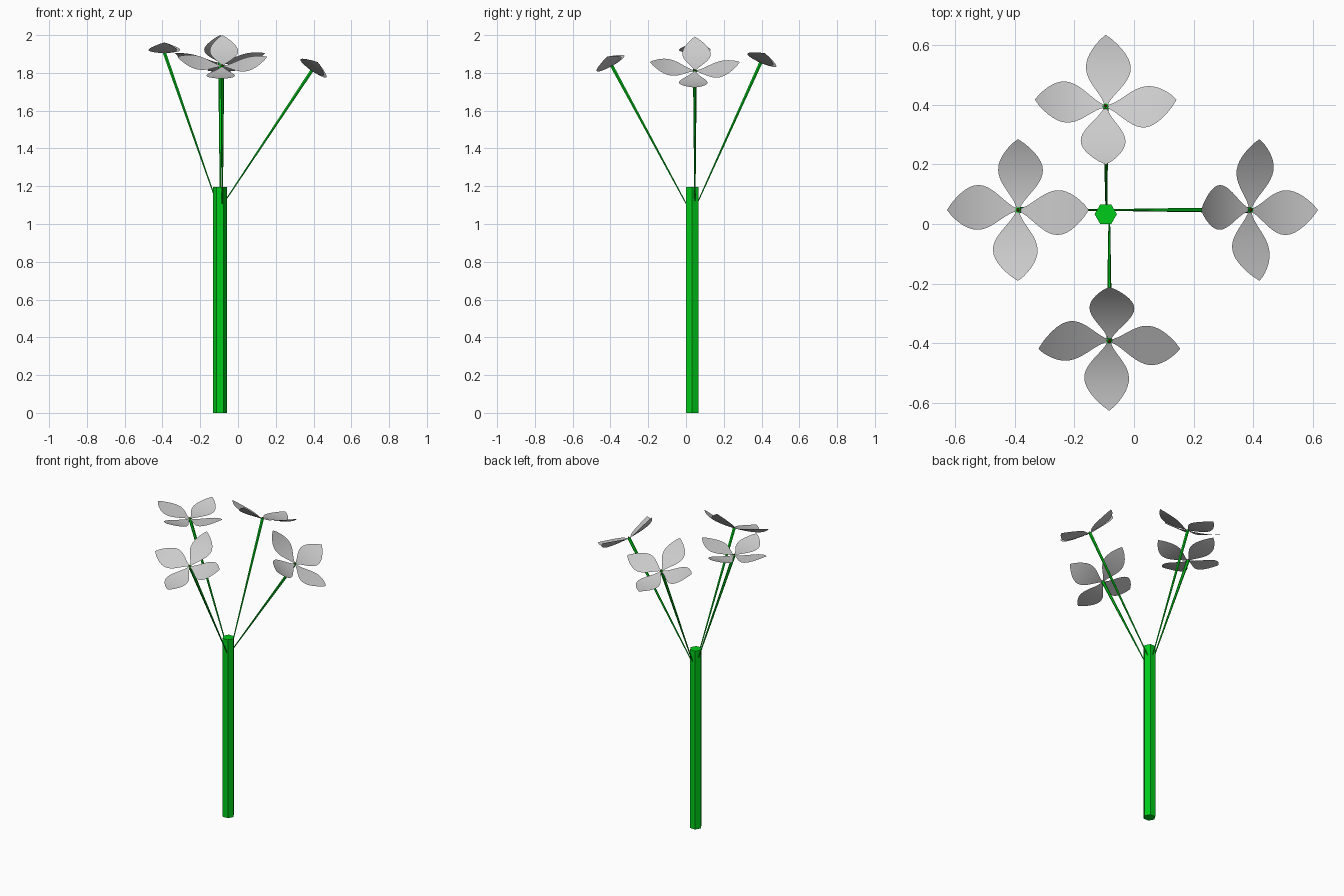
import bpy, bmesh
from math import sin, pi, radians
from mathutils import Vector, Matrix

if "Cube" in bpy.data.objects:
    bpy.data.objects.remove(bpy.data.objects["Cube"])


def material(name, rgb):
    m = bpy.data.materials.new(name)
    m.diffuse_color = (*rgb, 1)
    m.use_nodes = True
    m.node_tree.nodes["Principled BSDF"].inputs["Base Color"].default_value = m.diffuse_color
    return m


green = material("stem_green", (0.0, 0.6, 0.01))
red = material("centre_red", (0.3, 0.03, 0.02))


def add_object(name, bm, mat=None):
    mesh = bpy.data.meshes.new(name)
    bm.to_mesh(mesh)
    bm.free()
    ob = bpy.data.objects.new(name, mesh)
    bpy.context.collection.objects.link(ob)
    if mat:
        mesh.materials.append(mat)
    return ob


def rod(name, a, b, r1, r2, mat):
    # six-sided tapered rod between two points
    a, b = Vector(a), Vector(b)
    d = b - a
    turn = d.to_track_quat('Z', 'Y').to_matrix().to_4x4() if d.xy.length > 1e-6 else Matrix()
    bm = bmesh.new()
    bmesh.ops.create_cone(bm, cap_ends=True, segments=6, radius1=r1, radius2=r2,
                          depth=d.length,
                          matrix=Matrix.Translation((a + b) / 2) @ turn @ Matrix.Rotation(pi / 2, 4, 'Z'))
    return add_object(name, bm, mat)


def petals(name, frame):
    # four upward-curling leaf-shaped petals
    length, rows, cols = 0.238, 16, 6
    bm = bmesh.new()
    for k in range(4):
        place = frame @ Matrix.Rotation(k * pi / 2, 4, 'Z')
        grid = []
        for i in range(rows + 1):
            t = i / rows
            half = 0.073 * max(sin(pi * t ** 1.233), 0) ** (1.25 - 0.4 * t) + 0.005 * (1 - t)
            shift = 0.009 * sin(pi * t)
            r = length * t
            z = 0.056 * t ** 2.1
            grid.append([bm.verts.new(place @ Vector((shift + half * (2 * j / cols - 1), r, z)))
                         for j in range(cols + 1)])
        for lo, hi in zip(grid, grid[1:]):
            for j in range(cols):
                bm.faces.new((lo[j], lo[j + 1], hi[j + 1], hi[j])).smooth = True
    bmesh.ops.remove_doubles(bm, verts=bm.verts, dist=0.0003)
    return add_object(name, bm)


# main stalk, corners pointing along x; hexagon is turned by the rod helper
stalk = rod("main_stem", (-0.095, 0.033, 0), (-0.095, 0.033, 1.195), 0.0375, 0.0375, green)
stalk.data.transform(Matrix.Translation((-0.095, 0.033, 0)) @ Matrix.Rotation(pi / 2, 4, 'Z')
                     @ Matrix.Translation((0.095, -0.033, 0)))
# make sure corners lie on the x axis
if max(v.co.x for v in stalk.data.vertices) + 0.095 < 0.035:
    stalk.data.transform(Matrix.Translation((-0.095, 0.033, 0)) @ Matrix.Rotation(pi / 6, 4, 'Z')
                         @ Matrix.Translation((0.095, -0.033, 0)))

# name, stem foot, flower centre, tilt angle, tilt axis
flowers = [
    ("left", (-0.115, 0.047, 1.12), (-0.39, 0.047, 1.905), 0, 'Y'),
    ("right", (-0.083, 0.047, 1.10), (0.39, 0.047, 1.811), 34.5, 'Y'),
    ("back", (-0.093, 0.055, 1.10), (-0.095, 0.395, 1.853), -23.7, 'X'),
    ("front", (-0.083, 0.005, 1.10), (-0.083, -0.392, 1.836), 29, 'X'),
]
for name, foot, centre, angle, axis in flowers:
    frame = Matrix.Translation(centre) @ Matrix.Rotation(radians(angle), 4, axis)
    petals(name + "_petals", frame)
    rod(name + "_stem", foot, frame @ Vector((0, 0, 0.003)), 0.003, 0.010, green)
    # small dot in the flower centre
    bm = bmesh.new()
    bmesh.ops.create_icosphere(bm, subdivisions=1, radius=0.006,
                               matrix=frame @ Matrix.Translation((0, 0, 0.004)))
    add_object(name + "_centre", bm, red)
